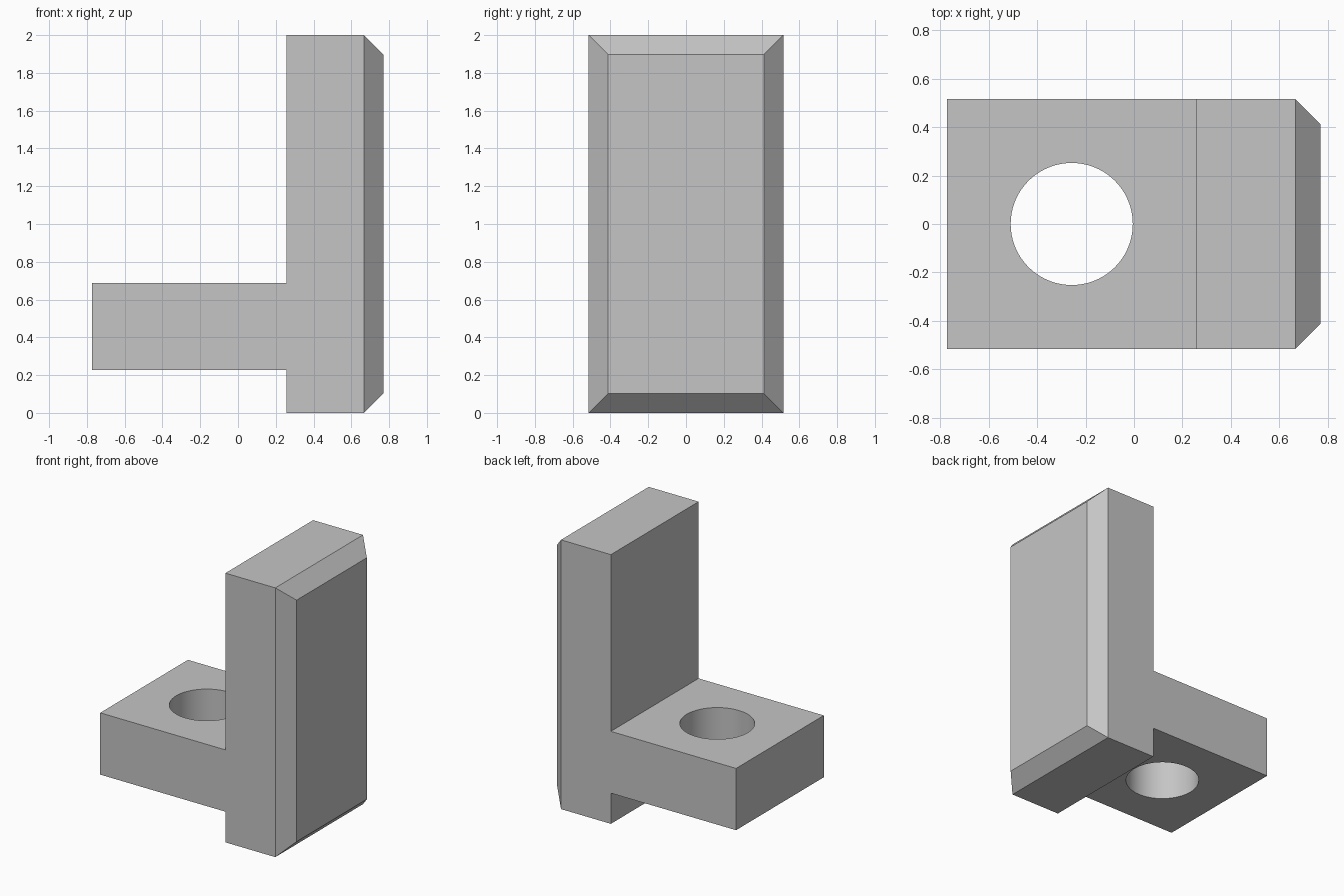
import bpy, bmesh
from mathutils import Vector

cube = bpy.data.objects.get("Cube")
if cube:
    bpy.data.objects.remove(cube, do_unlink=True)

grey = bpy.data.materials.new("light_grey")
grey.use_nodes = True
colour = (0.56, 0.56, 0.56, 1)
grey.diffuse_color = colour
grey.node_tree.nodes["Principled BSDF"].inputs["Base Color"].default_value = colour

HALF_DEPTH = 0.515
CHAMFER = 0.103

# Side profile: upright plate with an arm reaching to -x
profile = [(0.257, 0), (0.667, 0), (0.667, 2), (0.257, 2),
           (0.257, 0.687), (-0.772, 0.687), (-0.772, 0.228), (0.257, 0.228)]
bm = bmesh.new()
face = bm.faces.new([bm.verts.new((x, -HALF_DEPTH, z)) for x, z in profile])
swept = bmesh.ops.extrude_face_region(bm, geom=[face])["geom"]
bmesh.ops.translate(bm, vec=Vector((0, 2 * HALF_DEPTH, 0)),
                    verts=[v for v in swept if isinstance(v, bmesh.types.BMVert)])
bmesh.ops.recalc_face_normals(bm, faces=bm.faces)

# Chamfered rim around the outer face of the plate
outer = max(bm.faces, key=lambda f: f.calc_center_median().x)
bmesh.ops.inset_region(bm, faces=[outer], thickness=CHAMFER, use_even_offset=True)
bmesh.ops.translate(bm, verts=outer.verts[:], vec=Vector((CHAMFER, 0, 0)))

mesh = bpy.data.meshes.new("bracket")
bm.to_mesh(mesh)
bm.free()
mesh.materials.append(grey)
bracket = bpy.data.objects.new("bracket", mesh)
bpy.context.collection.objects.link(bracket)

# Round hole through the arm
bpy.ops.mesh.primitive_cylinder_add(vertices=96, radius=0.252, depth=1,
                                    location=(-0.257, 0, 0.457))
cutter = bpy.context.object
cutter.name = "hole_cutter"
cutter.hide_render = True
cutter.data.materials.append(grey)

cut = bracket.modifiers.new("hole", 'BOOLEAN')
cut.operation = 'DIFFERENCE'
cut.solver = 'EXACT'
cut.object = cutter
bpy.ops.object.select_all(action='DESELECT')
bracket.select_set(True)
bpy.context.view_layer.objects.active = bracket
bpy.ops.object.modifier_apply(modifier=cut.name)
bpy.data.objects.remove(cutter, do_unlink=True)

# Smooth hole wall, crisp edges everywhere else
bpy.ops.object.shade_smooth_by_angle(angle=0.5)
